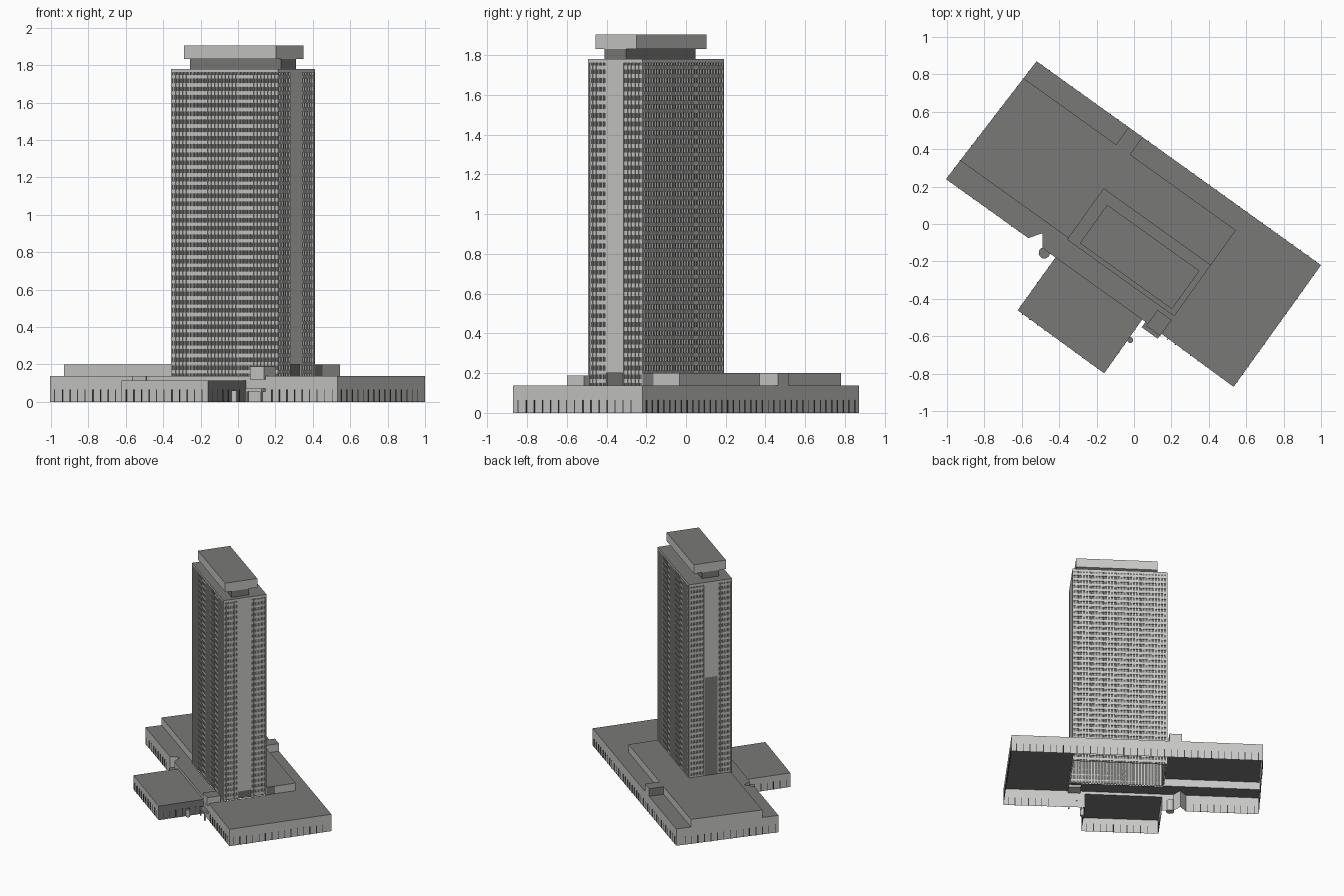
import bpy, bmesh, math

if "Cube" in bpy.data.objects:
    bpy.data.objects.remove(bpy.data.objects["Cube"])

ANG = math.radians(-35.6)
CU, SU = math.cos(ANG), math.sin(ANG)


def material(name, value):
    m = bpy.data.materials.new(name)
    m.diffuse_color = (value, value * 1.005, value * 0.975, 1)
    m.use_nodes = True
    m.node_tree.nodes["Principled BSDF"].inputs["Base Color"].default_value = m.diffuse_color
    return m


WALL = material("light grey concrete", 0.58)
ROOF = material("dark grey roof", 0.19)
SHADE = material("weathered grey", 0.2)
GLASS = material("dark grey glazing", 0.16)
DARK = material("charcoal slot", 0.06)


def W(u, v, z):
    # building axes (u along the long side, v to the back) to world
    return (u * CU - v * SU, u * SU + v * CU, z)


def finish(bm, name, mats, roof=True):
    bm.normal_update()
    if roof and len(mats) > 1:
        for f in bm.faces:
            if f.normal.z > 0.5:
                f.material_index = 1
    me = bpy.data.meshes.new(name)
    bm.to_mesh(me)
    bm.free()
    for m in mats:
        me.materials.append(m)
    ob = bpy.data.objects.new(name, me)
    bpy.context.collection.objects.link(ob)
    return ob


def add_box(bm, u0, u1, v0, v1, z0, z1, bottom=True):
    p = [(u0, v0), (u1, v0), (u1, v1), (u0, v1)]
    lo = [bm.verts.new(W(u, v, z0)) for u, v in p]
    hi = [bm.verts.new(W(u, v, z1)) for u, v in p]
    bm.faces.new(hi)
    if bottom:
        bm.faces.new(lo[::-1])
    for i in range(4):
        j = (i + 1) % 4
        bm.faces.new((lo[i], lo[j], hi[j], hi[i]))


def boxes(name, specs, mats=(WALL,), bottom=True):
    bm = bmesh.new()
    for s in specs:
        add_box(bm, *s, bottom=bottom)
    return finish(bm, name, mats)


def shell(name, pts, top, shaded=()):
    # open-bottomed block; each point is (u, v, foot height of the wall to the next point)
    bm = bmesh.new()
    hi = [bm.verts.new(W(u, v, top)) for u, v, _ in pts]
    bm.faces.new(hi)
    n = len(pts)
    for i in range(n):
        j = (i + 1) % n
        z = pts[i][2]
        if z is None:
            continue
        a = bm.verts.new(W(pts[i][0], pts[i][1], z))
        b = bm.verts.new(W(pts[j][0], pts[j][1], z))
        f = bm.faces.new((a, b, hi[j], hi[i]))
        if i in shaded:
            f.material_index = 2
    return finish(bm, name, (WALL, ROOF, SHADE))


def cylinder(name, u, v, r, z0, z1, n=16):
    bm = bmesh.new()
    ring = [(u + r * math.cos(2 * math.pi * k / n), v + r * math.sin(2 * math.pi * k / n)) for k in range(n)]
    lo = [bm.verts.new(W(a, b, z0)) for a, b in ring]
    hi = [bm.verts.new(W(a, b, z1)) for a, b in ring]
    bm.faces.new(hi)
    bm.faces.new(lo[::-1])
    for i in range(n):
        j = (i + 1) % n
        bm.faces.new((lo[i], lo[j], hi[j], hi[i]))
    return finish(bm, name, (WALL, ROOF))


# ---- podium
P, U, N = 0.138, 0.2, None
shell("podium_low_roof", [
    (-.957, -.39, 0), (-.415, -.39, 0), (-.37, -.326, 0), (-.325, -.385, 0), (-.30, -.39, 0),
    (-.237, -.39, .115), (.333, -.39, 0), (.94, -.398, 0), (.941, .403, 0),
    (-.232, .404, N), (-.232, .29, N), (.462, .29, N), (.462, -.275, N),
    (-.243, -.275, N), (-.243, -.265, N), (-.953, -.265, 0)], P)
shell("podium_back_strip", [
    (-.934, .29, N), (-.325, .29, N), (-.325, .404, 0), (-.93, .404, 0)], P)
shell("podium_upper_block", [
    (-.953, -.265, P), (-.243, -.265, N), (-.243, .061, N), (.462, .061, P),
    (.462, .13, P), (.462, .29, P), (-.232, .29, P), (-.232, .404, 0),
    (-.325, .404, P), (-.325, .29, P), (-.934, .29, 0)], U, shaded=(3, 8))
shell("front_wing", [
    (-.237, -.737, 0), (.335, -.742, 0), (.333, -.39, N), (-.237, -.39, 0)], .115, shaded=(1,))

# ---- entrance parts
boxes("entrance_box", [(.37, .462, -.405, -.30, .12, .188)], (WALL, ROOF))
boxes("entrance_canopy", [(.355, .46, -.425, -.39, .055, .07)], (WALL, ROOF))
boxes("entrance_posts", [(u, u + .01, -.424, -.414, 0, .056) for u in (.356, .449)])
cylinder("corner_stair_drum", -.30, -.405, .03, 0, .09)
cylinder("entrance_post_round", .345, -.516, .016, 0, .06)

# ---- vertical slots along the podium walls
slots = []


def slots_u(u0, u1, v, step=.05):
    for k in range(int((u1 - u0) / step)):
        u = u0 + (k + .5) * step
        slots.append((u - .0025, u + .0025, v - .0025, v + .0025, 0, .065))


def slots_v(v0, v1, u, slope=0, step=.05):
    for k in range(int((v1 - v0) / step)):
        v = v0 + (k + .5) * step
        c = u + slope * (v - v0)
        slots.append((c - .0025, c + .0025, v - .0025, v + .0025, 0, .065))


slots_u(-.95, -.43, -.39)
slots_u(.48, .94, -.396)
slots_u(-.92, .94, .404)
slots_u(-.23, .33, -.74)
slots_v(-.39, .40, .9405)
slots_v(-.39, .40, -.957, .034)
slots_v(-.73, -.41, -.237)
slots_v(-.73, -.41, .334)
boxes("podium_slots", slots, (DARK,))

# ---- tower: hollow body set back behind fins and floor bands
A0, A1, B0, B1 = -.243, .462, -.276, .061
ZB, ZT = P, 1.76
D = .009
boxes("tower_glazing", [(A0 + D, A1 - D, B0 + D, B1 - D, ZB, 1.77)], (GLASS, ROOF), bottom=False)
boxes("tower_cap", [(A0, A1, B0, B1, ZT, 1.78)], (WALL, ROOF), bottom=False)

fins, bands = [], []
bays, fw = 30, .0035
for k in range(bays + 1):
    u = A0 + fw + (A1 - A0 - 2 * fw) * k / bays
    fins.append((u - fw, u + fw, B0, B0 + D, ZB, ZT))
    fins.append((u - fw, u + fw, B1 - D, B1, ZB, ZT))
C0, C1 = -.163, -.062           # blank shaft in the middle of each end
for k in range(6):
    t = k / 5
    for s, e in ((B0 + fw, C0 - fw), (C1 + fw, B1 - fw)):
        v = s + (e - s) * t
        fins.append((A0, A0 + D, v - fw, v + fw, ZB, ZT))
        fins.append((A1 - D, A1, v - fw, v + fw, ZB, ZT))
boxes("facade_fins", fins)

floors, e = 37, .003            # bands sit slightly behind the fins
for k in range(floors):
    z = ZB + (ZT - ZB) * (k + .5) / floors
    z0, z1 = z - .010, z + .010
    bands.append((A0 + e, A1 - e, B0 + e, B0 + D, z0, z1))
    bands.append((A0 + e, A1 - e, B1 - D, B1 - e, z0, z1))
    for s, t in ((B0 + e, C0), (C1, B1 - e)):
        bands.append((A0 + e, A0 + D, s, t, z0, z1))
        bands.append((A1 - D, A1 - e, s, t, z0, z1))
boxes("facade_floor_bands", bands)
boxes("end_shafts", [(A0, A0 + D, C0, C1, 1.0, ZT), (A1 - D, A1, C0, C1, U, ZT)])
boxes("weathered_shaft_foot", [(A0, A0 + D, C0, C1, U, 1.0)], (SHADE,))

# ---- rooftop plant floor
boxes("rooftop_neck", [(-.172, .427, -.20, -.065, 1.78, 1.835)], (SHADE,))
boxes("rooftop_penthouse", [(-.176, .43, -.252, 0, 1.832, 1.905)], (WALL, ROOF))
